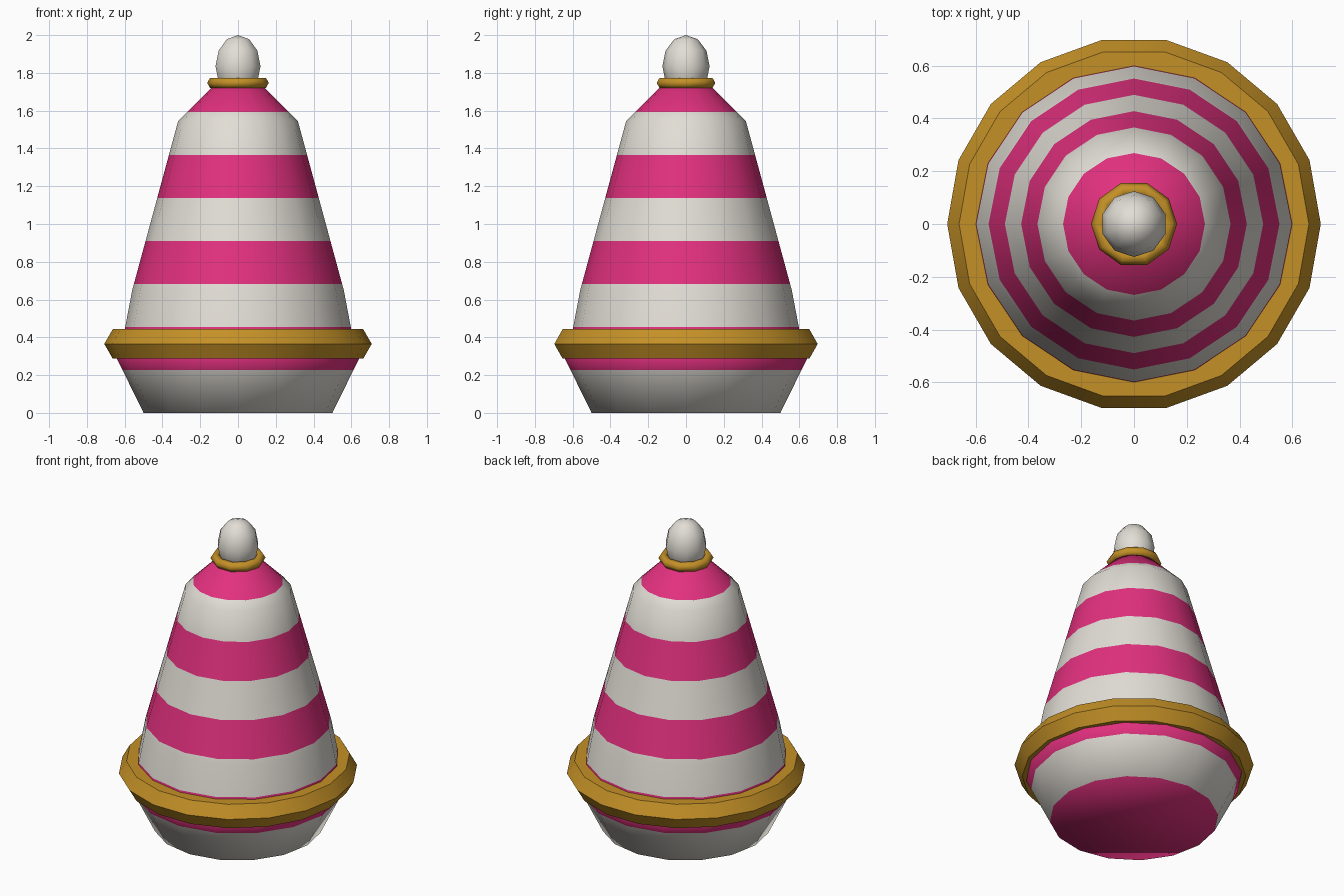
import bpy, bmesh, math

if "Cube" in bpy.data.objects:
    bpy.data.objects.remove(bpy.data.objects["Cube"])

def material(name, rgb):
    m = bpy.data.materials.new(name)
    m.diffuse_color = (*rgb, 1)
    m.use_nodes = True
    m.node_tree.nodes["Principled BSDF"].inputs["Base Color"].default_value = m.diffuse_color
    return m

WHITE = material("warm_white", (0.76, 0.73, 0.67))
PINK = material("hot_pink", (0.76, 0.03, 0.21))
GOLD = material("gold", (0.55, 0.28, 0.02))

def lathe(name, profile, sides, mats, smooth_deg, phase=0.0, closed=False, rule=None):
    """Spin (radius, z) points, listed bottom to top on the outside, around z."""
    bm = bmesh.new()
    rings = []
    for r, z in profile:
        if r < 1e-6:
            rings.append([bm.verts.new((0, 0, z))] * sides)
        else:
            rings.append([bm.verts.new((r * math.cos(phase + math.tau * i / sides),
                                        r * math.sin(phase + math.tau * i / sides), z))
                          for i in range(sides)])
    pairs = list(zip(rings, rings[1:]))
    if closed:
        pairs.append((rings[-1], rings[0]))
    for a, b in pairs:
        for i in range(sides):
            j = (i + 1) % sides
            bm.faces.new(list(dict.fromkeys((a[i], a[j], b[j], b[i]))))
    if not closed:
        for ring, top in ((rings[0], False), (rings[-1], True)):
            if ring[0] is not ring[1]:
                bm.faces.new(ring if top else ring[::-1])
    bmesh.ops.recalc_face_normals(bm, faces=bm.faces)
    for f in bm.faces:
        f.smooth = True
        if rule:
            f.material_index = rule(f)
    me = bpy.data.meshes.new(name)
    bm.to_mesh(me)
    bm.free()
    for m in mats:
        me.materials.append(m)
    me.set_sharp_from_angle(angle=math.radians(smooth_deg))
    ob = bpy.data.objects.new(name, me)
    bpy.context.collection.objects.link(ob)
    return ob

def ring(name, major, minor, z, sides, smooth_deg):
    """Gold band with a hexagonal cross-section."""
    prof = [(major + minor * math.cos(math.tau * k / 6),
             z + minor * math.sin(math.tau * k / 6)) for k in range(6)]
    return lathe(name, prof, sides, [GOLD], smooth_deg, closed=True)

# Striped body: outline with extra loops cut at every stripe boundary
STRIPE = 0.2275
outline = [(0.50, 0), (0.64, 0.285), (0.60, 0.44), (0.56, 0.65),
           (0.317, 1.545), (0.10, 1.76)]
profile = [outline[0]]
for (r0, z0), (r1, z1) in zip(outline, outline[1:]):
    for k in range(1, 8):
        z = k * STRIPE
        if z0 < z < z1:
            profile.append((r0 + (r1 - r0) * (z - z0) / (z1 - z0), z))
    profile.append((r1, z1))

def stripe(face):
    z = face.calc_center_median().z
    if z < 0.001:
        return 1                       # underside is pink
    return min(int(z / STRIPE), 7) % 2

lathe("striped_body", profile, 16, [WHITE, PINK], 70, rule=stripe)

# Gold bands
ring("brim_ring", 0.618, 0.09, 0.365, 18, 30)
ring("neck_ring", 0.133, 0.03, 1.747, 10, 75)

# Egg-shaped knob on top
knob = [(0.125 * math.cos(math.radians(a)) if abs(a) < 90 else 0,
         1.835 + 0.165 * math.sin(math.radians(a))) for a in range(-90, 91, 30)]
lathe("top_knob", knob, 10, [WHITE], 75, phase=math.pi / 2)
